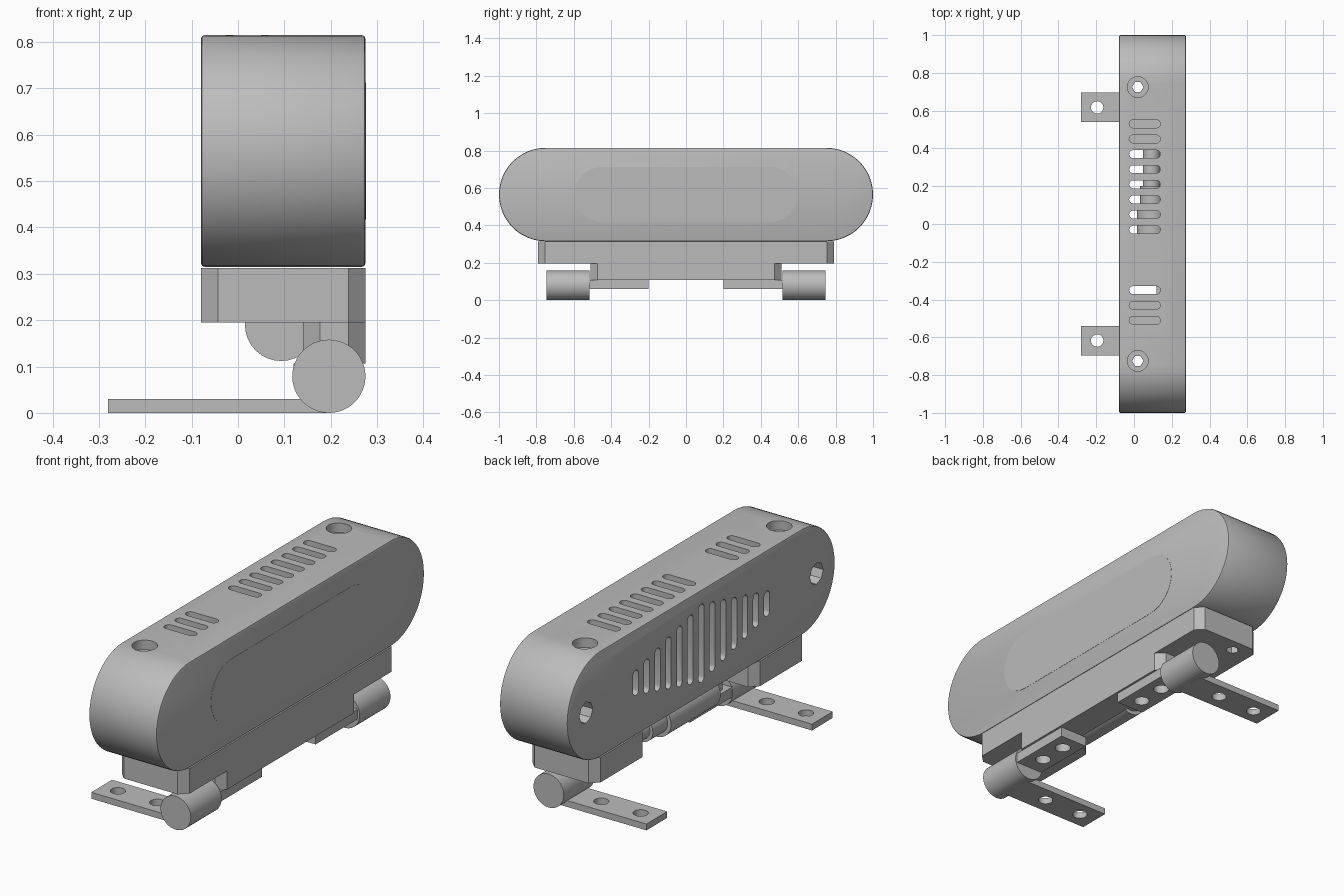
import bpy, bmesh, math
from mathutils import Vector

if "Cube" in bpy.data.objects:
    bpy.data.objects.remove(bpy.data.objects["Cube"], do_unlink=True)

grey = bpy.data.materials.new("plain grey")
grey.use_nodes = True
tone = (0.5, 0.5, 0.5, 1)
grey.diffuse_color = tone
grey.node_tree.nodes["Principled BSDF"].inputs["Base Color"].default_value = tone


# ---- helpers ----
def slot_outline(cu, cv, length, width, steps=12):
    """Rounded slot, long along u."""
    r, pts = width / 2, []
    for side, start in ((1, -math.pi / 2), (-1, math.pi / 2)):
        for i in range(steps + 1):
            a = start + math.pi * i / steps
            pts.append((cu + side * (length / 2 - r) + r * math.cos(a), cv + r * math.sin(a)))
    return pts


def circle(cu, cv, r, n=32):
    return [(cu + r * math.cos(2 * math.pi * i / n), cv + r * math.sin(2 * math.pi * i / n))
            for i in range(n)]


def rect(u0, u1, v0, v1, c=0.0):
    """Rectangle with optional cut corners."""
    if not c:
        return [(u0, v0), (u1, v0), (u1, v1), (u0, v1)]
    return [(u0 + c, v0), (u1 - c, v0), (u1, v0 + c), (u1, v1 - c),
            (u1 - c, v1), (u0 + c, v1), (u0, v1 - c), (u0, v0 + c)]


def place(axis, u, v, w):
    return Vector({"x": (w, u, v), "y": (u, w, v), "z": (u, v, w)}[axis])


def prisms(name, axis, items):
    """Extrude each (outline, low, high) along an axis into one mesh."""
    bm = bmesh.new()
    for outline, lo, hi in items:
        a = [bm.verts.new(place(axis, u, v, lo)) for u, v in outline]
        b = [bm.verts.new(place(axis, u, v, hi)) for u, v in outline]
        bm.faces.new(a)
        bm.faces.new(b)
        for i in range(len(a)):
            j = (i + 1) % len(a)
            bm.faces.new((a[i], a[j], b[j], b[i]))
    bmesh.ops.recalc_face_normals(bm, faces=bm.faces[:])
    mesh = bpy.data.meshes.new(name)
    bm.to_mesh(mesh)
    bm.free()
    obj = bpy.data.objects.new(name, mesh)
    bpy.context.collection.objects.link(obj)
    mesh.materials.append(grey)
    return obj


def select(obj):
    bpy.ops.object.select_all(action="DESELECT")
    obj.select_set(True)
    bpy.context.view_layer.objects.active = obj


def bevel(obj, width):
    select(obj)
    m = obj.modifiers.new("edge", "BEVEL")
    m.width, m.segments, m.limit_method = width, 2, "ANGLE"
    m.angle_limit = math.radians(60)
    bpy.ops.object.modifier_apply(modifier=m.name)


def cut(obj, axis, items):
    tool = prisms("cutter", axis, items)
    tool.hide_render = True
    select(obj)
    m = obj.modifiers.new("cut", "BOOLEAN")
    m.operation, m.solver, m.object = "DIFFERENCE", "EXACT", tool
    bpy.ops.object.modifier_apply(modifier=m.name)
    bpy.data.objects.remove(tool, do_unlink=True)


def smooth(obj):
    select(obj)
    bpy.ops.object.shade_smooth_by_angle(angle=math.radians(30))


BACK, FACE = -0.08, 0.275
MID = 0.565
SCREW_X, SCREW_Y = 0.02, 0.725
sides = (-1, 1)

# ---- main housing ----
body = prisms("housing", "x", [(slot_outline(0, MID, 2.0, 0.5, 24), BACK, FACE)])
bevel(body, 0.008)
cut(body, "x", [(rect(-0.62, 0.62, 0.345, 0.785), -0.05, 0.245)])

# vent slots on the top, running on through the floor
vents = [0.53 - 0.08 * i for i in range(8)] + [-0.35 - 0.08 * i for i in range(3)]
cut(body, "z", [(slot_outline(0.057, y, 0.165, 0.042, 8), 0.25, 0.9) for y in vents])

# tall slots on the back, longest in the middle
grille = []
for i in range(-6, 7):
    length = 0.12 + 0.25 * (1 - abs(i) / 6)
    outline = slot_outline(MID, i * 0.0815, length, 0.04, 8)
    grille.append(([(v, u) for u, v in outline], -0.2, 0.0))
cut(body, "x", grille)

# screw holes with countersunk tops, and hex sockets on the back
cut(body, "z", [(circle(SCREW_X, s * SCREW_Y, 0.055), 0.77, 0.9) for s in sides])
cut(body, "z", [(circle(SCREW_X, s * SCREW_Y, 0.03, 6), 0.2, 0.9) for s in sides])
cut(body, "x", [(circle(s * 0.86, MID, 0.05, 8), -0.2, 0.1) for s in sides])
smooth(body)

# ---- oval panel on the face ----
panel = prisms("oval_panel", "x", [(slot_outline(0, MID, 1.19, 0.295, 16), 0.27, FACE + 0.001)])
smooth(panel)

# ---- base: two feet, joining bar and lower bar ----
for s, side in zip(sides, ("front", "rear")):
    lo, hi = sorted((s * 0.4, s * 0.79))
    foot = prisms(side + "_foot", "z", [(rect(BACK, FACE, lo, hi, 0.037), 0.195, 0.313)])
    cut(foot, "z", [(circle(SCREW_X, s * SCREW_Y, 0.03, 6), 0.1, 0.4)])
prisms("joining_bar", "z", [(rect(0.14, FACE, -0.5, 0.5), 0.195, 0.313)])
prisms("lower_bar", "z", [(rect(0.14, FACE, -0.51, 0.51, 0.037), 0.107, 0.195)])

# ---- centre barrel, stepped ----
smooth(prisms("barrel", "y", [(circle(0.093, 0.19, 0.078), -0.28, 0.09)]))
smooth(prisms("barrel_collar", "y", [(circle(0.093, 0.19, 0.06), 0.09, 0.2)]))
smooth(prisms("barrel_shaft", "y", [(circle(0.093, 0.19, 0.045), 0.2, 0.42)]))

# ---- hinges: pivot, upper leaf and long lower leaf ----
for s, side in zip(sides, ("front", "rear")):
    lo, hi = sorted((s * 0.515, s * 0.745))
    smooth(prisms(side + "_pivot", "y", [(circle(0.196, 0.079, 0.079, 48), lo, hi)]))

    lo, hi = sorted((s * 0.2, s * 0.52))
    upper = prisms(side + "_upper_leaf", "z", [(rect(0.12, 0.265, lo, hi), 0.06, 0.107)])
    cut(upper, "z", [(circle(0.19, s * y, 0.035, 24), 0, 0.2) for y in (0.28, 0.42)])
    smooth(upper)

    lo, hi = sorted((s * 0.54, s * 0.695))
    lower = prisms(side + "_lower_leaf", "z", [(rect(-0.28, 0.19, lo, hi), 0, 0.03)])
    cut(lower, "z", [(circle(x, s * 0.617, 0.033, 24), -0.1, 0.1) for x in (-0.195, 0.01)])
    smooth(lower)
